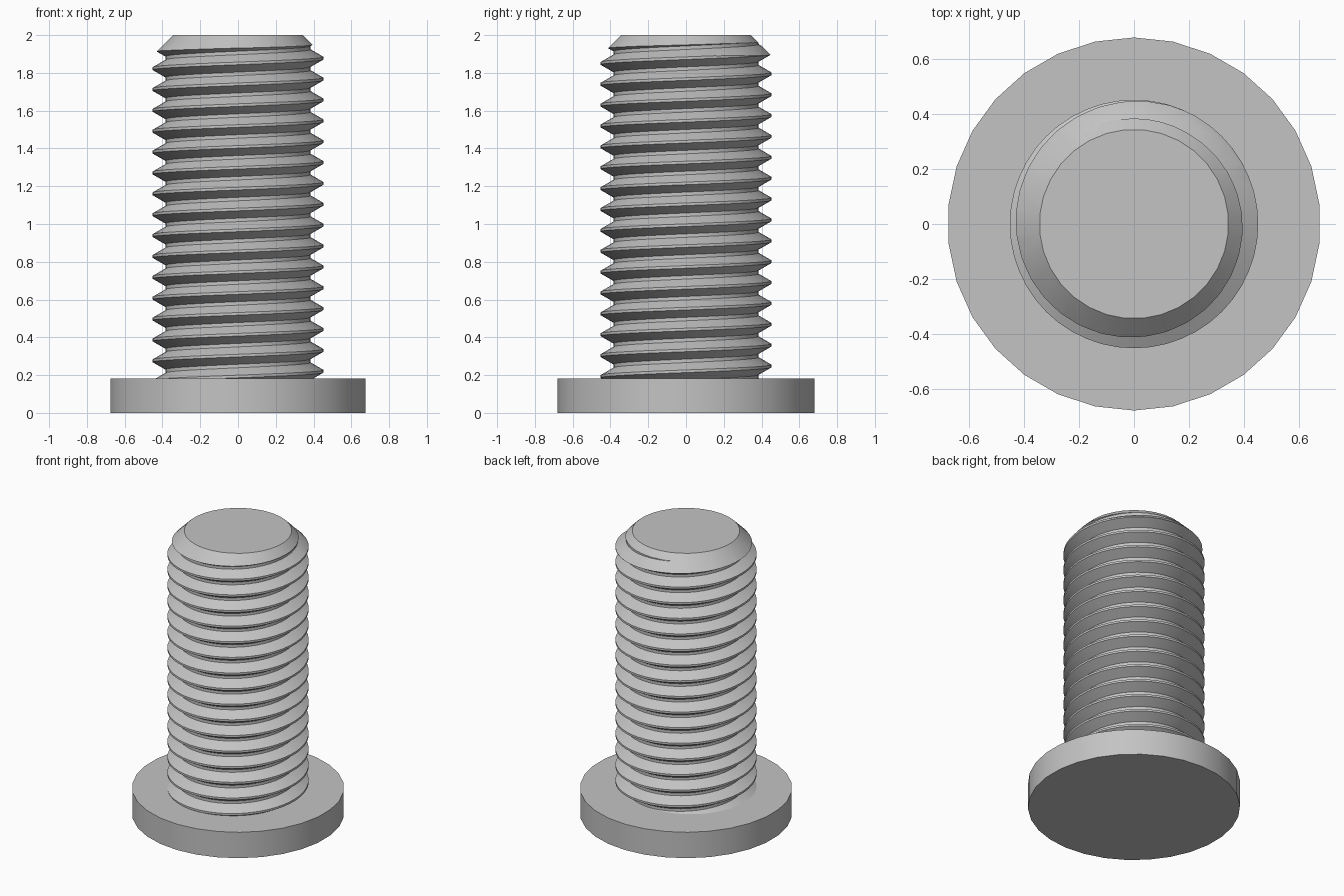
import bpy
import bmesh
from math import cos, sin, tau

PITCH = 0.1105
CREST, ROOT = 0.453, 0.385
HEAD_TOP = 0.183
SEGMENTS = 48
TURNS = 20

if "Cube" in bpy.data.objects:
    bpy.data.objects.remove(bpy.data.objects["Cube"], do_unlink=True)

steel = bpy.data.materials.new("grey steel")
steel.use_nodes = True
steel.diffuse_color = (0.55, 0.55, 0.55, 1)
steel.node_tree.nodes["Principled BSDF"].inputs["Base Color"].default_value = steel.diffuse_color


def make_object(name, bm):
    bmesh.ops.recalc_face_normals(bm, faces=bm.faces)
    mesh = bpy.data.meshes.new(name)
    bm.to_mesh(mesh)
    bm.free()
    mesh.materials.append(steel)
    obj = bpy.data.objects.new(name, mesh)
    bpy.context.collection.objects.link(obj)
    return obj


def lathe(name, profile, sides):
    """Closed solid turned from (radius, height) points, bottom to top."""
    bm = bmesh.new()
    rings = [[bm.verts.new((r * cos(tau * (i + 0.5) / sides),
                            r * sin(tau * (i + 0.5) / sides), z))
              for i in range(sides)] for r, z in profile]
    for low, high in zip(rings, rings[1:]):
        for i in range(sides):
            j = (i + 1) % sides
            bm.faces.new((low[i], low[j], high[j], high[i]))
    bm.faces.new(rings[0])
    bm.faces.new(rings[-1])
    return make_object(name, bm)


def activate(obj):
    bpy.ops.object.select_all(action="DESELECT")
    obj.select_set(True)
    bpy.context.view_layer.objects.active = obj


# Flat round head
head = lathe("head", [(0.68, 0), (0.68, HEAD_TOP)], 30)

# Threaded shaft: one pitch of thread profile carried up a right-handed helix
profile = [(CREST, -0.007), (CREST, 0.007), (ROOT, 0.046), (ROOT, PITCH - 0.046)]
start = 1.878 - 18 * PITCH
bm = bmesh.new()
columns = []
for k in range((TURNS + 1) * SEGMENTS + 1):
    a, lift = tau * k / SEGMENTS, start + PITCH * k / SEGMENTS
    columns.append([bm.verts.new((r * cos(a), r * sin(a), z + lift)) for r, z in profile])
for k in range(TURNS * SEGMENTS):
    here = columns[k] + [columns[k + SEGMENTS][0]]
    there = columns[k + 1] + [columns[k + 1 + SEGMENTS][0]]
    for j in range(len(profile)):
        bm.faces.new((here[j], there[j], there[j + 1], here[j + 1]))
bmesh.ops.delete(bm, geom=[v for v in bm.verts if not v.link_faces], context="VERTS")

# Trim both ends level and cap them
for height, direction in ((HEAD_TOP - 0.04, -1), (2.0, 1)):
    bmesh.ops.bisect_plane(bm, geom=bm.verts[:] + bm.edges[:] + bm.faces[:], dist=1e-5,
                           plane_co=(0, 0, height), plane_no=(0, 0, direction),
                           clear_outer=True)
    rim = [e for e in bm.edges if e.is_boundary
           and all(abs(v.co.z - height) < 1e-4 for v in e.verts)]
    bmesh.ops.holes_fill(bm, edges=rim, sides=0)
shaft = make_object("threaded_shaft", bm)

# Chamfer the tip with a conical envelope
envelope = lathe("chamfer_cutter", [(0.6, 0.05), (0.6, 1.745), (0.245, 2.1)], 32)
envelope.hide_render = True
chamfer = shaft.modifiers.new("chamfer", "BOOLEAN")
chamfer.operation = "INTERSECT"
chamfer.solver = "EXACT"
chamfer.object = envelope
activate(shaft)
bpy.ops.object.modifier_apply(modifier=chamfer.name)
bpy.data.objects.remove(envelope, do_unlink=True)

# Smooth round walls with crisp edges
for obj in (head, shaft):
    activate(obj)
    bpy.ops.object.shade_smooth_by_angle(angle=0.5)
